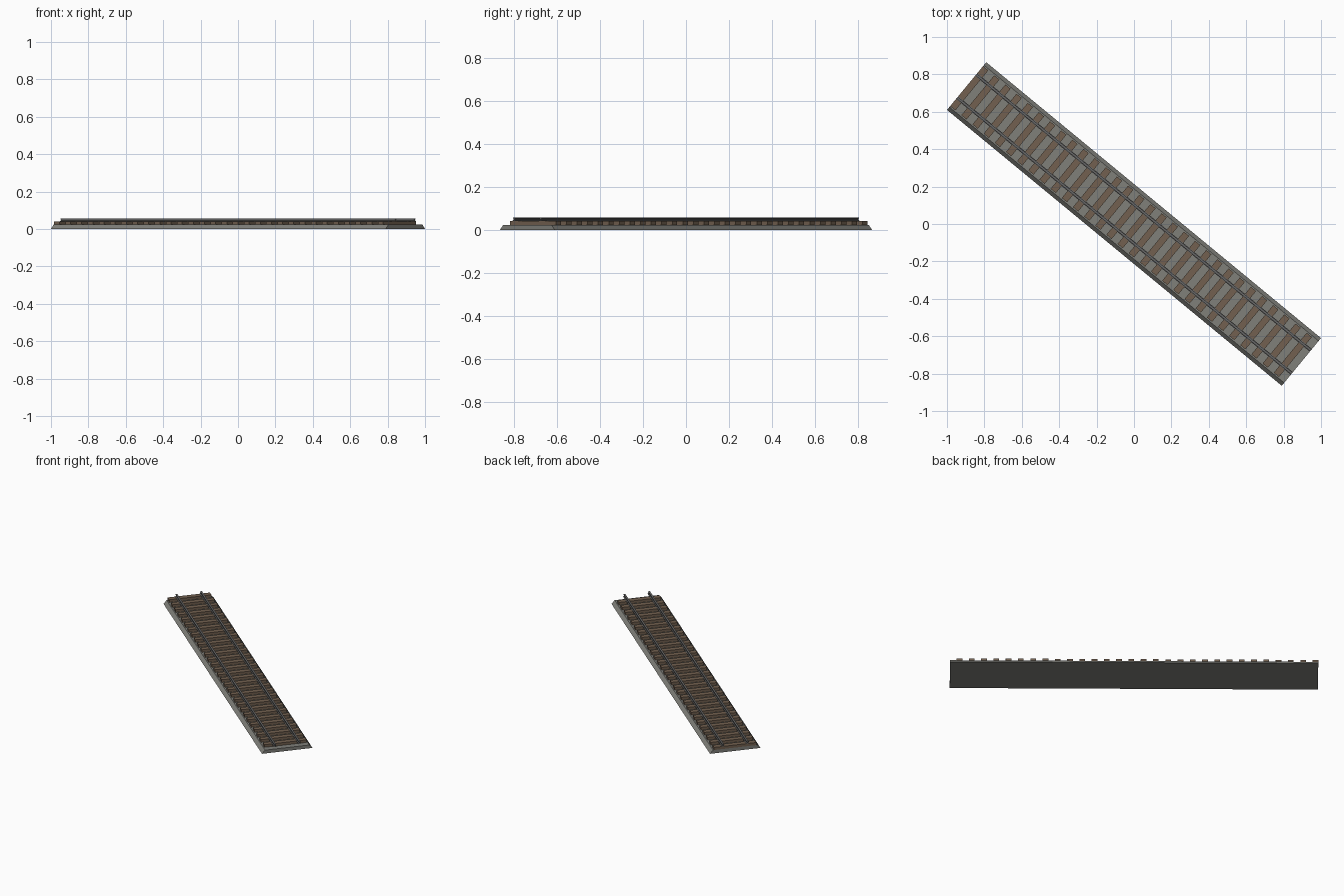
import bpy
import bmesh
from math import atan2
from mathutils import Matrix

if "Cube" in bpy.data.objects:
    bpy.data.objects.remove(bpy.data.objects["Cube"], do_unlink=True)

LENGTH = 2.319
WIDTH = 0.33
BED_TOP = 0.023
SLEEPER_TOP = 0.041
RAIL_TOP = 0.057
SLEEPERS = 30
PITCH = LENGTH / SLEEPERS
TURN = Matrix.Rotation(atan2(-1.475, 1.79), 4, 'Z')


def material(name, color):
    mat = bpy.data.materials.new(name)
    mat.use_nodes = True
    mat.diffuse_color = (*color, 1)
    mat.node_tree.nodes["Principled BSDF"].inputs["Base Color"].default_value = (*color, 1)
    return mat


def finish(name, bm, mat):
    bmesh.ops.recalc_face_normals(bm, faces=bm.faces)
    mesh = bpy.data.meshes.new(name)
    bm.to_mesh(mesh)
    bm.free()
    mesh.materials.append(mat)
    obj = bpy.data.objects.new(name, mesh)
    obj.matrix_world = TURN
    bpy.context.collection.objects.link(obj)
    return obj


def extrude_profile(name, half, offset, mat):
    """Sweep a mirrored (half width, height) profile along the track."""
    points = half + [(-y, z) for y, z in reversed(half)]
    bm = bmesh.new()
    verts = [bm.verts.new((-LENGTH / 2, y + offset, z)) for y, z in points]
    face = bm.faces.new(verts)
    result = bmesh.ops.extrude_face_region(bm, geom=[face], use_keep_orig=True)
    moved = [g for g in result["geom"] if isinstance(g, bmesh.types.BMVert)]
    bmesh.ops.translate(bm, verts=moved, vec=(LENGTH, 0, 0))
    return finish(name, bm, mat)


gravel = material("gravel grey", (0.215, 0.215, 0.195))
wood = material("weathered wood", (0.17, 0.118, 0.08))
steel = material("rail steel", (0.14, 0.14, 0.138))

# Gravel bed with sloping sides
extrude_profile("gravel_bed", [(WIDTH / 2, 0), (WIDTH / 2 - 0.02, BED_TOP)], 0, gravel)

# Sleepers, the first flush with the left-hand end of the bed
bm = bmesh.new()
size = (0.036, 0.276, SLEEPER_TOP - BED_TOP + 0.004)
for i in range(SLEEPERS):
    x = -LENGTH / 2 + size[0] / 2 + i * PITCH
    place = Matrix.Translation((x, 0, SLEEPER_TOP - size[2] / 2))
    bmesh.ops.create_cube(bm, size=1, matrix=place @ Matrix.Diagonal((*size, 1)))
finish("sleepers", bm, wood)

# Rails with foot, web and head
foot = SLEEPER_TOP - 0.001
rail = [(0.009, foot), (0.009, foot + 0.003), (0.003, foot + 0.005),
        (0.003, RAIL_TOP - 0.006), (0.006, RAIL_TOP - 0.005), (0.006, RAIL_TOP)]
for side, name in ((1, "back_rail"), (-1, "front_rail")):
    extrude_profile(name, rail, side * 0.08, steel)
